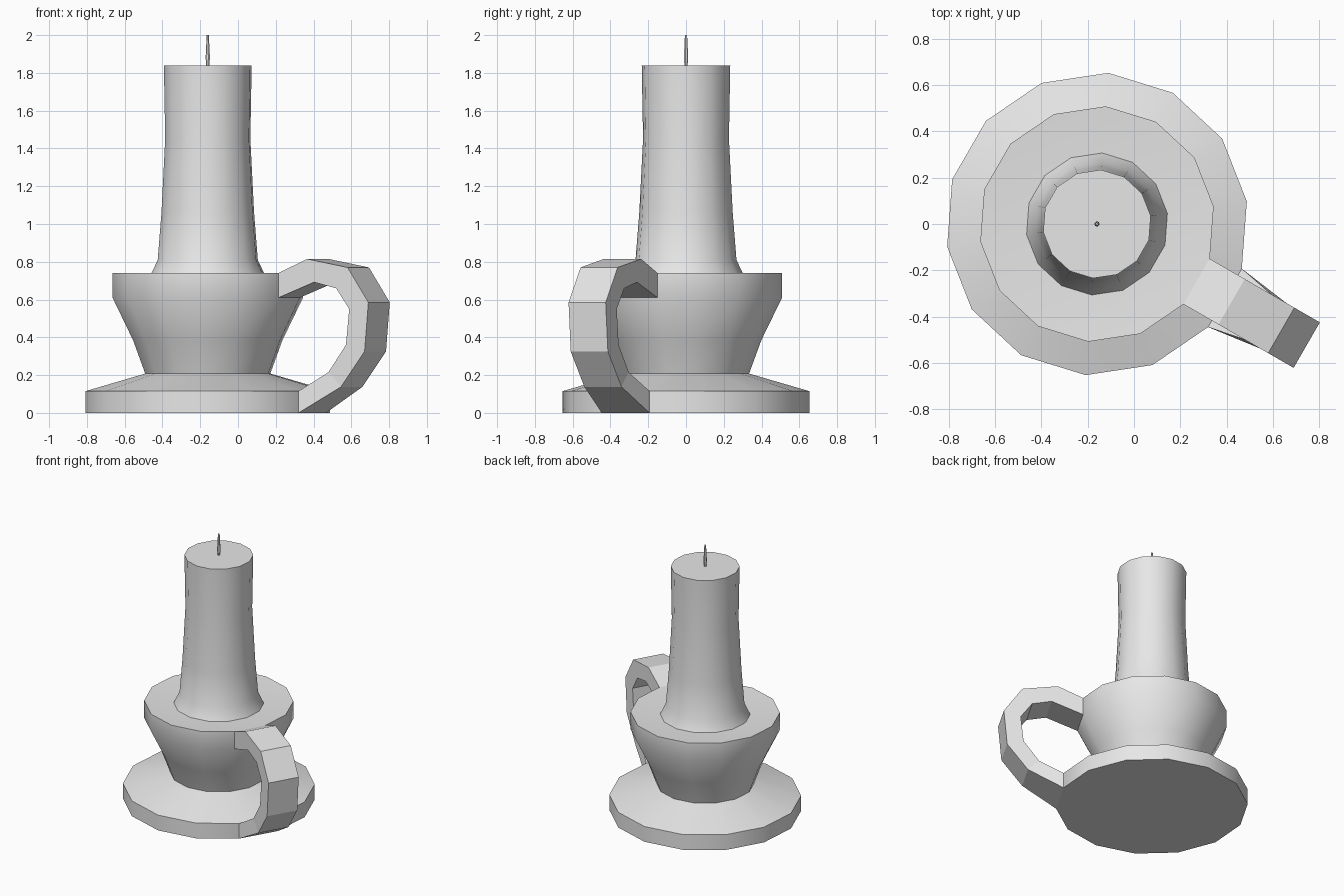
import bpy, bmesh, math
from mathutils import Vector

cube = bpy.data.objects.get("Cube")
if cube:
    bpy.data.objects.remove(cube, do_unlink=True)

CENTRE = Vector((-0.16, 0, 0))
SIDES = 14
HALF_STEP = math.pi / SIDES
HANDLE_ANGLE = math.radians(-30)

grey = bpy.data.materials.new("plain grey")
grey.use_nodes = True
grey.diffuse_color = (0.8, 0.8, 0.8, 1)
grey.node_tree.nodes["Principled BSDF"].inputs["Base Color"].default_value = (0.8, 0.8, 0.8, 1)


def finish(bm, name, smooth):
    bmesh.ops.recalc_face_normals(bm, faces=bm.faces)
    mesh = bpy.data.meshes.new(name)
    bm.to_mesh(mesh)
    bm.free()
    mesh.materials.append(grey)
    obj = bpy.data.objects.new(name, mesh)
    bpy.context.collection.objects.link(obj)
    obj.location = CENTRE
    if smooth:
        bpy.ops.object.select_all(action="DESELECT")
        obj.select_set(True)
        bpy.context.view_layer.objects.active = obj
        bpy.ops.object.shade_smooth_by_angle(angle=math.radians(32))
    return obj


def bridge(bm, rings):
    for low, high in zip(rings, rings[1:]):
        n = len(low)
        for i in range(n):
            j = (i + 1) % n
            bm.faces.new((low[i], low[j], high[j], high[i]))


def lathe(name, profile, sides=SIDES):
    """Revolve (radius, height) pairs, with one flat side facing the handle."""
    bm = bmesh.new()
    rings = []
    for r, z in profile:
        angles = [HANDLE_ANGLE + HALF_STEP + math.tau * i / sides for i in range(sides)]
        rings.append([bm.verts.new((r * math.cos(a), r * math.sin(a), z)) for a in angles])
    bridge(bm, rings)
    bm.faces.new(rings[0])
    bm.faces.new(rings[-1])
    return finish(bm, name, True)


# Saucer and cup in one turned piece, with a shallow seat for the candle
lathe("holder", [(0.655, 0), (0.655, 0.115), (0.335, 0.208), (0.40, 0.385),
                 (0.51, 0.61), (0.51, 0.74), (0.30, 0.725)])

# Candle flaring at its foot
lathe("candle", [(0.308, 0.725), (0.268, 0.81), (0.248, 1.06),
                 (0.228, 1.45), (0.235, 1.84)])

# Wick
lathe("wick", [(0.008, 1.835), (0.012, 1.88), (0.006, 2.0)], sides=6)

# Handle: outer and inner (distance, height) points from cup rim to saucer edge
rim_in = 0.51 * math.cos(HALF_STEP)
dish_in = 0.655 * math.cos(HALF_STEP)
rim_half = 0.51 * math.sin(HALF_STEP)
dish_half = 0.655 * math.sin(HALF_STEP)
outer = [(rim_in, 0.74), (0.672, 0.815), (0.92, 0.77), (1.047, 0.585),
         (1.024, 0.325), (0.88, 0.138), (dish_in, 0)]
inner = [(rim_in, 0.61), (0.715, 0.692), (0.85, 0.66), (0.93, 0.55),
         (0.91, 0.36), (0.803, 0.215), (dish_in, 0.115)]
along = Vector((math.cos(HANDLE_ANGLE), math.sin(HANDLE_ANGLE), 0))
across = Vector((-along.y, along.x, 0))
bm = bmesh.new()
rings = []
for i, (out, inn) in enumerate(zip(outer, inner)):
    half = dish_half if i == len(outer) - 1 else rim_half
    corners = [(out, -half), (out, half), (inn, half), (inn, -half)]
    rings.append([bm.verts.new(along * p[0] + across * w + Vector((0, 0, p[1])))
                  for p, w in corners])
bridge(bm, rings)
finish(bm, "handle", False)
